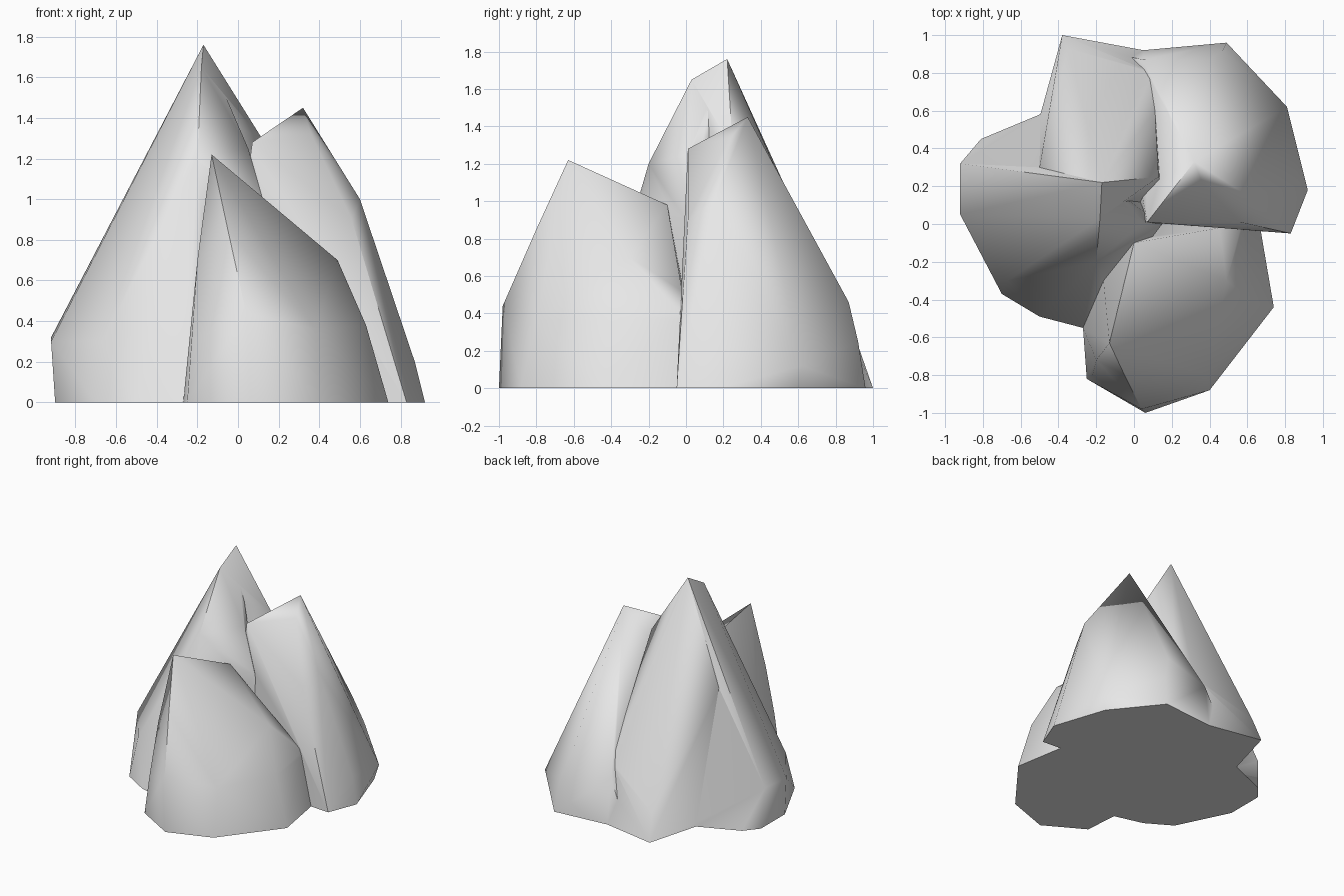
import bpy
import bmesh
from math import radians

default_cube = bpy.data.objects.get("Cube")
if default_cube:
    bpy.data.objects.remove(default_cube, do_unlink=True)

# Single stone colour
stone = bpy.data.materials.new("pale_grey_stone")
stone.use_nodes = True
stone_colour = (0.8, 0.8, 0.8, 1)
stone.diffuse_color = stone_colour
shader = next(node for node in stone.node_tree.nodes if node.type == 'BSDF_PRINCIPLED')
shader.inputs["Base Color"].default_value = stone_colour


def make_crag(name, base, upper):
    """Wrap a faceted convex crag around a ground outline and its upper corners."""
    mesh_builder = bmesh.new()
    for x, y in base:
        mesh_builder.verts.new((x, y, 0))
    for corner in upper:
        mesh_builder.verts.new(corner)
    hull = bmesh.ops.convex_hull(mesh_builder, input=mesh_builder.verts)
    leftovers = set(hull["geom_interior"] + hull["geom_unused"])
    loose = [item for item in leftovers if isinstance(item, bmesh.types.BMVert)]
    bmesh.ops.delete(mesh_builder, geom=loose, context='VERTS')
    bmesh.ops.recalc_face_normals(mesh_builder, faces=mesh_builder.faces)
    mesh = bpy.data.meshes.new(name)
    mesh_builder.to_mesh(mesh)
    mesh_builder.free()
    mesh.materials.append(stone)
    crag = bpy.data.objects.new(name, mesh)
    bpy.context.collection.objects.link(crag)
    return crag


# Tallest peak, with its spur running down to the side
summit = (-.17, .22, 1.76)
summit_front = (-.18, .03, 1.65)
rock = make_crag(
    "rock",
    base=[(-.9, .04), (-.9, .34), (-.81, .45), (-.45, .6),
          (-.7, -.37), (-.5, -.49), (-.27, -.55), (.2, .1)],
    upper=[summit, summit_front, (-.53, .28, 1), (-.92, .05, .3), (-.92, .32, .32),
           (-.67, -.3, .3), (-.2, -.2, 1.2), (.05, .01, 1.25), (.15, 0, .9)])

# Broad rear buttress under the same peak
rear_buttress = make_crag(
    "rear_buttress",
    base=[(-.45, .66), (-.38, 1), (.05, .92), (.2, .1), (-.6, .2)],
    upper=[summit, summit_front, (-.35, .93, .2), (-.25, .8, .4),
           (.1, .8, .45), (.13, .25, 1.28), (-.5, .3, 1)])

# Second peak with a steep front cliff
side_peak = make_crag(
    "side_peak",
    base=[(-.1, .9), (.05, .92), (.49, .96), (.78, .6),
          (.92, .18), (.83, -.05), (-.1, .02)],
    upper=[(.32, .33, 1.45), (.36, .22, 1.32), (.07, .01, 1.28), (.6, .15, 1),
           (.56, .01, .9), (.87, .2, .2), (.81, .62, .12), (.47, .92, .25),
           (.4, .87, .46), (.35, .56, .97), (.05, .87, .35)])

# Low rounded peak at the front
front_peak = make_crag(
    "front_peak",
    base=[(.74, -.44), (.4, -.88), (.06, -1), (-.25, -.82),
          (-.27, -.55), (.67, -.03), (-.2, .1)],
    upper=[(-.13, -.63, 1.22), (-.05, -.8, .85), (-.2, -.72, .7), (.04, -.98, .44),
           (.38, -.8, .36), (.63, -.42, .38), (.49, -.3, .7), (.15, -.2, .9),
           (-.22, -.8, .3), (0, -.1, .98), (.57, 0, .4)])

# Fuse the crags into one rock
for crag in (rear_buttress, side_peak, front_peak):
    union = rock.modifiers.new("join_" + crag.name, 'BOOLEAN')
    union.operation = 'UNION'
    union.solver = 'EXACT'
    union.object = crag
bpy.context.view_layer.update()
depsgraph = bpy.context.evaluated_depsgraph_get()
fused = bpy.data.meshes.new_from_object(rock.evaluated_get(depsgraph))
rock.modifiers.clear()
rock.data = fused
for crag in (rear_buttress, side_peak, front_peak):
    bpy.data.objects.remove(crag, do_unlink=True)

# Soft shading on the slopes, crisp at the cliffs and ground edge
bpy.ops.object.select_all(action='DESELECT')
rock.select_set(True)
bpy.context.view_layer.objects.active = rock
bpy.ops.object.shade_smooth_by_angle(angle=radians(55))
